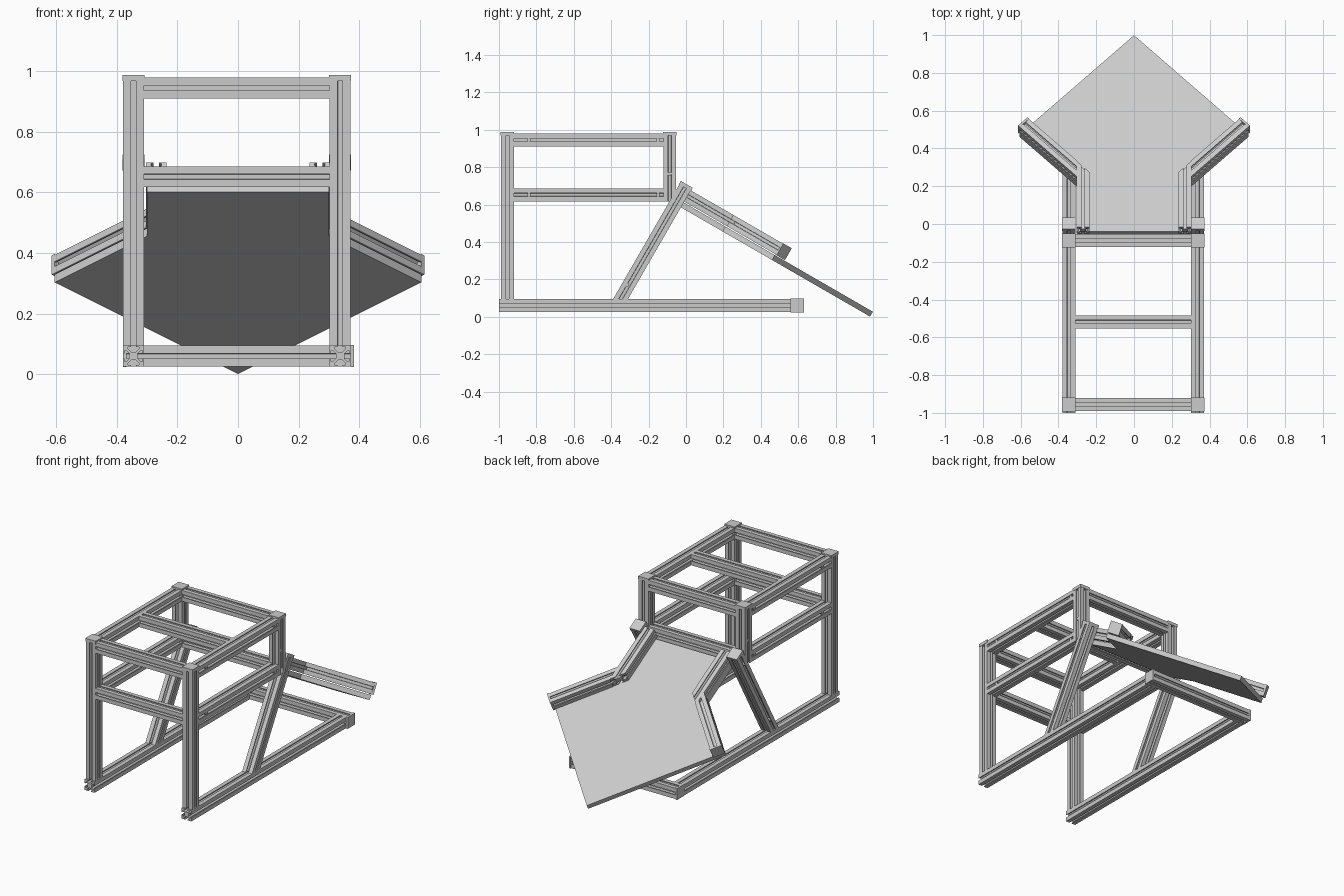
import bpy, bmesh, math
from mathutils import Vector, Matrix

cube = bpy.data.objects.get("Cube")
if cube:
    bpy.data.objects.remove(cube, do_unlink=True)

metal = bpy.data.materials.new("aluminium_grey")
metal.use_nodes = True
GREY = (0.6, 0.6, 0.6, 1)
metal.diffuse_color = GREY
metal.node_tree.nodes["Principled BSDF"].inputs["Base Color"].default_value = GREY

S = 0.069          # width of the slotted bar
H = S / 2
MID = -0.004       # centre line of the frame
HALF = 0.341       # frame centre line to side bar centre line
SIDES = (("left", 1), ("right", -1))

# Slotted bar section: one side of it, turned four times
SIDE = [(-1, 1), (-.25, 1), (-.25, .85), (-.52, .85), (-.52, .7), (-.22, .4),
        (.22, .4), (.52, .7), (.52, .85), (.25, .85), (.25, 1)]
SLOTTED = []
for k in range(4):
    turn = Matrix.Rotation(-k * math.pi / 2, 2)
    SLOTTED += [turn @ Vector(p) * H for p in SIDE]
SQUARE = [Vector(p) * (H + .002) for p in ((-1, 1), (1, 1), (1, -1), (-1, -1))]
ROUND = [Vector((math.cos(a), math.sin(a))) * .01
         for a in (math.tau * i / 12 for i in range(12))]


def prism(name, start, end, section, side=(1, 0, 0), cut0=0, cut1=0):
    """Extrude a section from start to end; cuts slant the ends along the side axis."""
    start, end = Vector(start), Vector(end)
    axis = (end - start).normalized()
    side = Vector(side)
    side = (side - axis * side.dot(axis)).normalized()
    up = axis.cross(side)
    bm = bmesh.new()
    rings = []
    for centre, cut in ((start, cut0), (end, cut1)):
        rings.append([bm.verts.new(centre + side * p.x + up * p.y + axis * cut * p.x)
                      for p in section])
    n = len(section)
    for i in range(n):
        j = (i + 1) % n
        bm.faces.new((rings[0][i], rings[0][j], rings[1][j], rings[1][i]))
    bm.faces.new(rings[0][::-1])
    bm.faces.new(rings[1])
    bmesh.ops.recalc_face_normals(bm, faces=bm.faces)
    mesh = bpy.data.meshes.new(name)
    bm.to_mesh(mesh)
    bm.free()
    mesh.materials.append(metal)
    obj = bpy.data.objects.new(name, mesh)
    bpy.context.collection.objects.link(obj)


def bar(name, start, end, side=(1, 0, 0), cut0=0, cut1=0):
    prism(name, start, end, SLOTTED, side, cut0, cut1)


def cap(name, end, direction, side=(1, 0, 0), thick=.02):
    end = Vector(end)
    prism(name, end - Vector(direction).normalized() * thick, end, SQUARE, side)


# Levels and depths of the bar centre lines
BASE, SHELF, TOP = .06, .652, .945
FRONT, BACK, TIP = -.955, -.087, .595

# Tilted board frame: u across, v up the slope, w off the surface
SLOPE = math.radians(30)
ALONG = Vector((0, -math.cos(SLOPE), math.sin(SLOPE)))
OUT = Vector((0, math.sin(SLOPE), math.cos(SLOPE)))


def on_board(u, v, w=0):
    return Vector((u, .999, .027)) + ALONG * v + OUT * w


for label, s in SIDES:
    x = MID + s * HALF
    # Base rail, open at the front
    bar(label + "_base_rail", (x, -1, BASE), (x, TIP - H, BASE))
    # Posts with caps
    bar(label + "_front_post", (x, FRONT, BASE + H), (x, FRONT, .98))
    cap(label + "_front_post_cap", (x, FRONT, .988), (0, 0, 1))
    bar(label + "_back_post", (x, BACK, SHELF - H), (x, BACK, .98))
    cap(label + "_back_post_cap", (x, BACK, .988), (0, 0, 1))
    # Side rails
    bar(label + "_shelf_rail", (x, FRONT + H, SHELF), (x, BACK - H, SHELF))
    bar(label + "_top_rail", (x, FRONT + H, TOP), (x, BACK - H, TOP))
    # Sloping leg beside the board, its foot cut level with the base rail
    foot, head = Vector((x, -.35, BASE + H)), Vector((x, 0, BASE + H + .35 * math.sqrt(3)))
    bar(label + "_sloping_leg", foot, head, (0, 1, 0), cut0=1 / math.sqrt(3))
    cap(label + "_sloping_leg_cap", head + (head - foot).normalized() * .008, head - foot, (0, 1, 0))

    # Edge bars on the board: straight guide and flared guide
    w = H + .006
    bar(label + "_straight_guide", on_board(s * .27, 1.215, w), on_board(s * .27, .845, w),
        (1, 0, 0), cut1=s)
    flare_end = on_board(s * .585, .575, w)
    flare_start = on_board(s * .302, .858, w)
    flare = flare_end - flare_start
    flare_side = Vector((s, 0, 0)) + ALONG
    bar(label + "_flared_guide", flare_start, flare_end, flare_side, cut0=-1)
    cap(label + "_flared_guide_cap", flare_end + flare.normalized() * .006, flare,
        flare_side, .012)

    # Bolt heads sunk in the outer slots
    bolts = [(y, z) for y in (-.84, -.15) for z in (SHELF, TOP)]
    bolts += [(BACK, .765), (-.315, .17)]
    for i, (y, z) in enumerate(bolts):
        prism(f"{label}_bolt_{i + 1}", (x + s * .013, y, z), (x + s * (H - .003), y, z),
              ROUND, (0, 1, 0))

# Cross bars between the two sides
inner = HALF - H
for name, y, z in (("front_top_crossbar", FRONT, TOP), ("middle_top_crossbar", -.518, TOP),
                   ("back_top_crossbar", BACK, TOP), ("front_shelf_crossbar", FRONT, SHELF),
                   ("back_shelf_crossbar", BACK, SHELF)):
    bar(name, (MID - inner, y, z), (MID + inner, y, z), (0, 1, 0))
bar("base_crossbar", (MID - HALF - H, TIP, BASE), (.375, TIP, BASE), (0, 1, 0))
cap("base_crossbar_left_cap", (.383, TIP, BASE), (1, 0, 0), (0, 1, 0), .012)
cap("base_crossbar_right_cap", (MID - HALF - H, TIP, BASE), (-1, 0, 0), (0, 1, 0), .012)

# Pointed sloping board, outlined in its own plane from the top face down
half = [(.605, .605), (.3, .91), (.3, 1.2)]
outline = [(0, 0)] + half + [(-u, v) for u, v in reversed(half)]
prism("sloping_board", on_board(0, 0), on_board(0, 0, -.03),
      [Vector(p) for p in outline])
